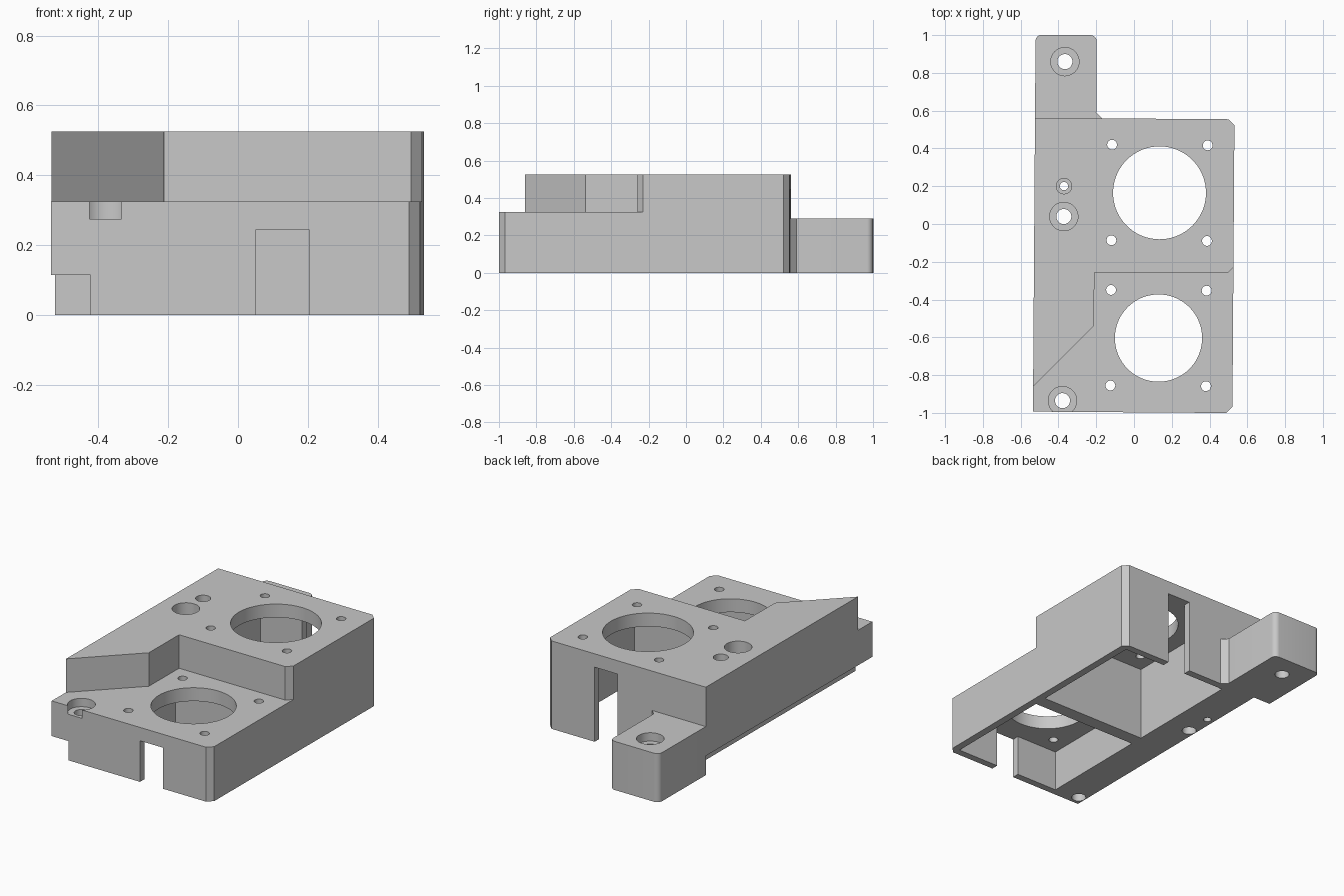
import bpy
import bmesh
import math
from mathutils import Matrix

old = bpy.data.objects.get("Cube")
if old:
    bpy.data.objects.remove(old, do_unlink=True)

grey = bpy.data.materials.new("plain grey")
grey.use_nodes = True
colour = (0.58, 0.58, 0.58, 1)
grey.diffuse_color = colour
grey.node_tree.nodes["Principled BSDF"].inputs["Base Color"].default_value = colour


def prism(name, outline, z0, z1):
    """Extrude a flat outline from z0 to z1."""
    bm = bmesh.new()
    face = bm.faces.new([bm.verts.new((x, y, z0)) for x, y in outline])
    top = bmesh.ops.extrude_face_region(bm, geom=[face])["geom"]
    verts = [v for v in top if isinstance(v, bmesh.types.BMVert)]
    bmesh.ops.translate(bm, verts=verts, vec=(0, 0, z1 - z0))
    bmesh.ops.recalc_face_normals(bm, faces=bm.faces)
    mesh = bpy.data.meshes.new(name)
    bm.to_mesh(mesh)
    bm.free()
    mesh.materials.append(grey)
    obj = bpy.data.objects.new(name, mesh)
    bpy.context.collection.objects.link(obj)
    return obj


def arc(cx, cy, r, a0, a1, n):
    angles = [math.radians(a0 + (a1 - a0) * i / n) for i in range(n + 1)]
    return [(cx + r * math.cos(a), cy + r * math.sin(a)) for a in angles]


def box(x0, x1, y0, y1):
    return [(x0, y0), (x1, y0), (x1, y1), (x0, y1)]


def circle(x, y, r, n=48):
    return arc(x, y, r, 0, 360, n)[:-1]


def cut(outline, z0, z1):
    """Subtract a prism from the bracket."""
    cutter = prism("cutter", outline, z0, z1)
    cutter.hide_render = True
    mod = bracket.modifiers.new("cut", "BOOLEAN")
    mod.operation = "DIFFERENCE"
    mod.solver = "EXACT"
    mod.object = cutter
    bpy.ops.object.modifier_apply(modifier=mod.name)
    bpy.data.objects.remove(cutter, do_unlink=True)


# Full footprint: chamfered block with a round-cornered mounting tab
LEFT, RIGHT, FRONT, BACK, TAB = -0.528, 0.528, -0.997, 0.558, 0.998
c = 0.032
outline = [(LEFT, FRONT), (RIGHT - c, FRONT), (RIGHT, FRONT + c),
           (RIGHT, BACK - c), (RIGHT - c, BACK),
           (-0.204 + c, BACK), (-0.204, BACK + c)]
outline += arc(-0.204 - c, TAB - c, c, 0, 90, 8)
outline += arc(LEFT + c, TAB - c, c, 90, 180, 8)
bracket = prism("mounting_bracket", outline, 0, 0.525)
bpy.context.view_layer.objects.active = bracket
bracket.select_set(True)

# Lower front deck with the diagonal shoulder, and the low tab
cut([(-0.74, -1.079), (-0.208, -0.54), (-0.208, -0.257), (RIGHT - c, -0.257),
     (RIGHT, -0.257 + c), (0.6, -0.153), (0.6, -1.2), (-0.74, -1.2)], 0.325, 0.7)
cut(box(-0.7, 0, BACK, 1.2), 0.29, 0.7)

# Rebate along the bottom of the rail
cut(box(-0.7, -0.415, -1.2, BACK), -0.1, 0.115)

# Open bays below, each with a cable slot, a round opening and four screw holes
MID = 0.134
for y0, y1, s0, s1, ceiling, cy, r in (
        (-0.2, 0.515, 0.45, 0.7, 0.445, 0.166, 0.246),
        (-0.955, -0.28, -1.2, -0.9, 0.245, -0.603, 0.231)):
    cut(box(MID - 0.35, MID + 0.35, y0, y1), -0.1, ceiling)
    cut(box(MID - 0.076, MID + 0.076, s0, s1), -0.1, ceiling)
    cut(circle(MID, cy, r, 72), ceiling - 0.05, 0.7)
    for sx in (-1, 1):
        for sy in (-1, 1):
            cut(circle(MID + sx * 0.253, cy + sy * 0.253, 0.026, 24), ceiling - 0.05, 0.7)

# Counterbored mounting holes through the rail and tab
for y, bore, head, seat in ((0.857, 0.04, 0.075, 0.24), (0.198, 0.022, 0.041, 0.275),
                            (0.037, 0.04, 0.075, 0.275), (-0.938, 0.04, 0.075, 0.275)):
    cut(circle(-0.372, y, head), seat, 0.7)
    cut(circle(-0.372, y, bore, 32), -0.1, 0.7)

# The whole part sits very slightly turned
bracket.data.transform(Matrix.Rotation(-0.007, 4, "Z"))
bpy.ops.object.shade_smooth_by_angle(angle=math.radians(30))
